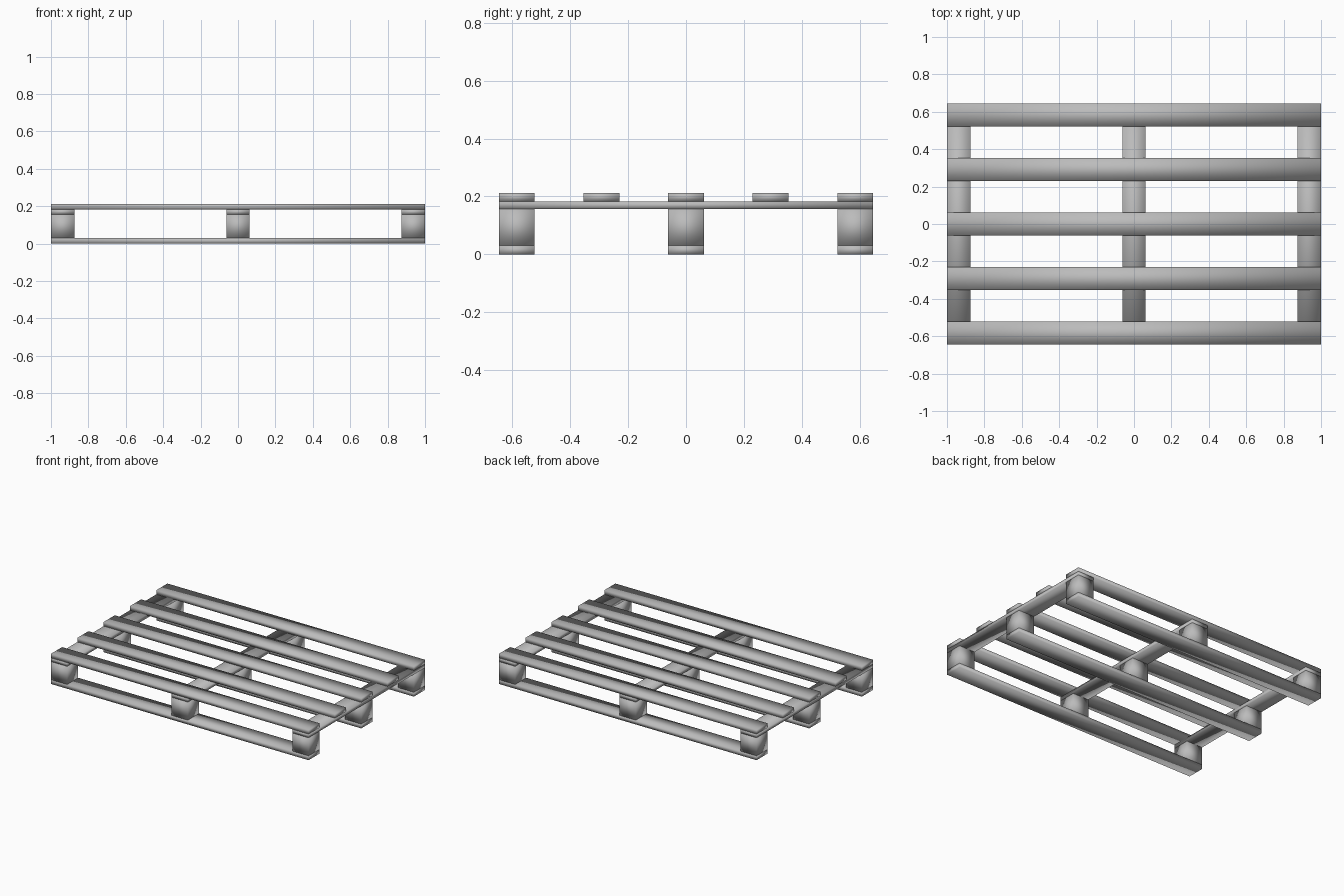
import bpy

if "Cube" in bpy.data.objects:
    bpy.data.objects.remove(bpy.data.objects["Cube"])

W = 0.123                       # board width across the short side
BW = 0.125                      # block / cross board width along x
Y_OUT, X_OUT = 0.584, 0.9375    # outer centre lines
Z_BOTTOM, Z_BLOCK, Z_CROSS, Z_TOP = 0.03, 0.157, 0.183, 0.212

grey = bpy.data.materials.new("dark_grey")
grey.diffuse_color = (0.5, 0.5, 0.5, 1)
grey.use_nodes = True
grey.node_tree.nodes["Principled BSDF"].inputs["Base Color"].default_value = grey.diffuse_color


def box(name, x, y, z0, z1, sx, sy):
    bpy.ops.mesh.primitive_cube_add(size=1, location=(x, y, (z0 + z1) / 2))
    ob = bpy.context.object
    ob.name = name
    ob.scale = (sx, sy, z1 - z0)
    bpy.ops.object.transform_apply(location=False, rotation=False, scale=True)
    bpy.ops.object.shade_smooth()   # soft gradients across each timber
    ob.data.materials.append(grey)
    return ob


# Five deck boards along the length
for i in range(-2, 3):
    box("deck_board", 0, i * Y_OUT / 2, Z_CROSS, Z_TOP, 2, W)

# Three cross boards under the deck
for i in (-1, 0, 1):
    box("cross_board", i * X_OUT, 0, Z_BLOCK, Z_CROSS, BW, 2 * Y_OUT + W)

# Three bottom runners, each carrying three spacer blocks
for j in (-1, 0, 1):
    box("bottom_runner", 0, j * Y_OUT, 0, Z_BOTTOM, 2, W)
    for i in (-1, 0, 1):
        box("spacer_block", i * X_OUT, j * Y_OUT, Z_BOTTOM, Z_BLOCK, BW, W)
